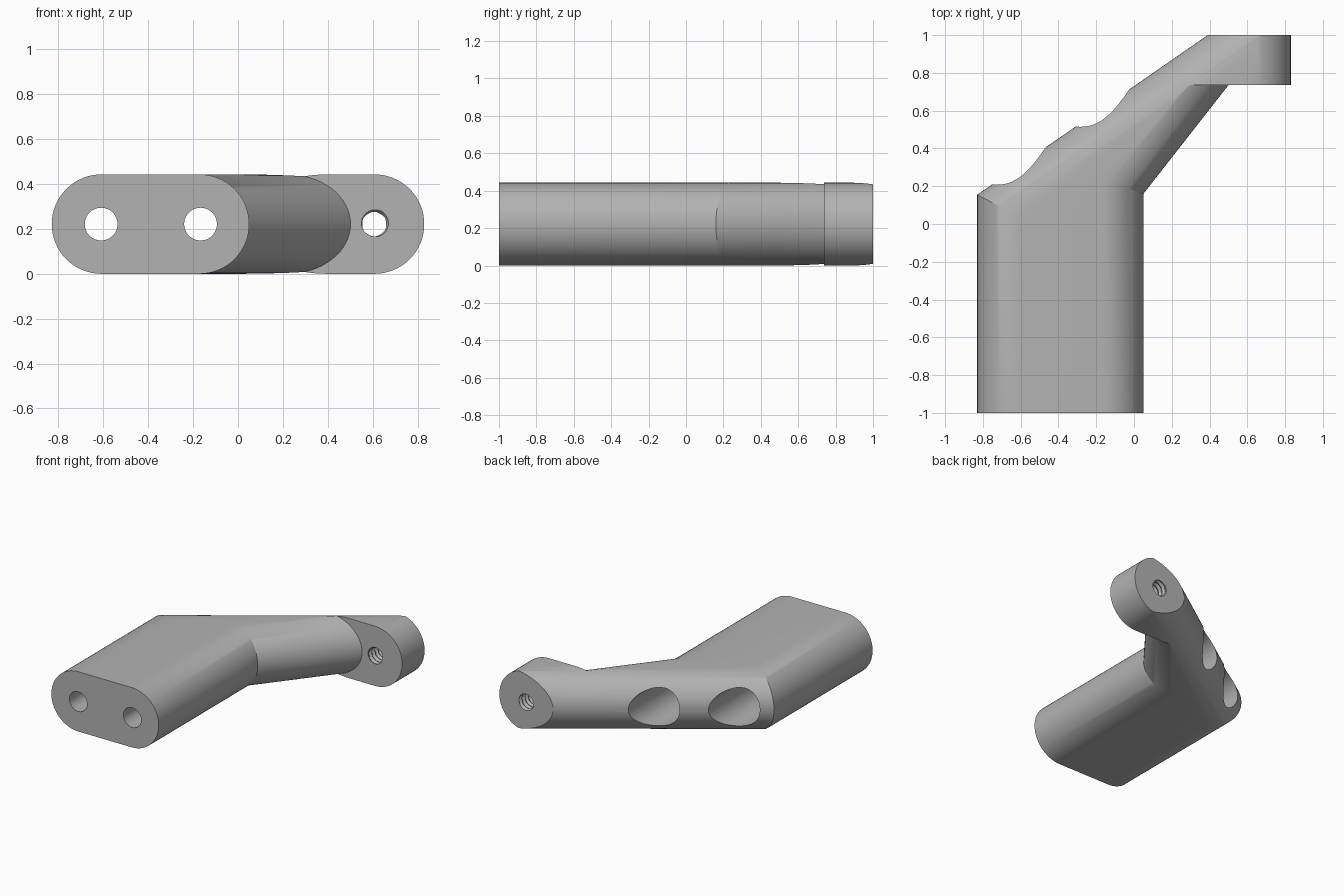
import bpy, bmesh, math
from mathutils import Vector

R = 0.2215           # half thickness, also the edge rounding radius
SEGMENTS = 32

if "Cube" in bpy.data.objects:
    bpy.data.objects.remove(bpy.data.objects["Cube"], do_unlink=True)

grey = bpy.data.materials.new("mid grey")
grey.use_nodes = True
grey.diffuse_color = (0.45, 0.45, 0.45, 1)
grey.node_tree.nodes["Principled BSDF"].inputs["Base Color"].default_value = (0.45, 0.45, 0.45, 1)


def loft(name, rings):
    """Closed solid through equal-length rings of points."""
    bm = bmesh.new()
    loops = [[bm.verts.new(p) for p in ring] for ring in rings]
    n = len(loops[0])
    for a, b in zip(loops, loops[1:]):
        for i in range(n):
            j = (i + 1) % n
            bm.faces.new((a[i], a[j], b[j], b[i]))
    bm.faces.new(loops[0])
    bm.faces.new(loops[-1])
    bmesh.ops.recalc_face_normals(bm, faces=bm.faces)
    mesh = bpy.data.meshes.new(name)
    bm.to_mesh(mesh)
    bm.free()
    mesh.materials.append(grey)
    obj = bpy.data.objects.new(name, mesh)
    bpy.context.collection.objects.link(obj)
    return obj


def slab(name, edge, along, inward, width, ends):
    """Round-edged bar: one edge passes through `edge` and runs `along`."""
    edge, along, inward = (Vector((*v, 0)) for v in (edge, along, inward))
    section = []
    for centre, start in ((R, math.pi / 2), (width - R, -math.pi / 2)):
        for i in range(SEGMENTS + 1):
            a = start + math.pi * i / SEGMENTS
            section.append(edge + inward * (centre + R * math.cos(a))
                           + Vector((0, 0, R + R * math.sin(a))))
    return loft(name, [[p + along * t for p in section] for t in ends])


def y_cylinder(name, x, radius, y0, y1):
    def ring(y):
        return [(x + radius * math.cos(a), y, R + radius * math.sin(a))
                for a in (math.tau * i / 48 for i in range(48))]
    return loft(name, [ring(y0), ring(y1)])


def combine(target, other, operation):
    mod = target.modifiers.new(operation.lower(), 'BOOLEAN')
    mod.operation, mod.object, mod.solver = operation, other, 'EXACT'
    bpy.context.view_layer.objects.active = target
    bpy.ops.object.modifier_apply(modifier=mod.name)
    bpy.data.objects.remove(other, do_unlink=True)


# Main block, rounded along both long sides
bracket = slab("offset_bracket", (-0.83, 0), (0, 1), (1, 0), 0.88, (-1, 1))

# Slanted arm, trimmed level with the front of the end boss
arm_dir = Vector((0.45, 0.575)).normalized()
arm = slab("arm", (0.05, 0.16), arm_dir, (-arm_dir.y, arm_dir.x), 0.63, (-0.3, 1.6))
trim = loft("trim", [[(x, y, z) for x, z in ((-2, -1), (2, -1), (2, 1), (-2, 1))]
                     for y in (0.05, 0.737)])
combine(arm, trim, 'INTERSECT')
combine(bracket, arm, 'UNION')

# End boss
boss = slab("boss", (0.83, 0), (0, 1), (-1, 0), 1.15, (0.737, 1))
combine(bracket, boss, 'UNION')

# Slanted rounded back edge across block, arm and boss
back_dir = Vector((1.22, 0.845)).normalized()
back = slab("back_edge", (-0.83, 0.155), back_dir, (back_dir.y, -back_dir.x), 2.2, (-2, 3))
combine(bracket, back, 'INTERSECT')

# Two through holes with wide recesses from the back
for x in (-0.61, -0.167):
    combine(bracket, y_cylinder("hole", x, 0.073, -1.2, 1.2), 'DIFFERENCE')
    combine(bracket, y_cylinder("recess", x, 0.142, -0.2, 1.2), 'DIFFERENCE')

# Threaded hole through the boss
PITCH, STEPS = 0.036, 6
rings = []
for k in range(round(0.4 / PITCH * STEPS)):
    y = 0.67 + k * PITCH / STEPS
    ring = []
    for i in range(32):
        phase = (k / STEPS + i / 32) % 1
        r = 0.053 + 0.014 * abs(2 * phase - 1)
        a = math.tau * i / 32
        ring.append((0.607 + r * math.cos(a), y, R + r * math.sin(a)))
    rings.append(ring)
combine(bracket, loft("thread", rings), 'DIFFERENCE')

# Smooth curves, crisp edges
bpy.ops.object.select_all(action='DESELECT')
bracket.select_set(True)
bpy.context.view_layer.objects.active = bracket
bpy.ops.object.shade_smooth_by_angle(angle=math.radians(25))
